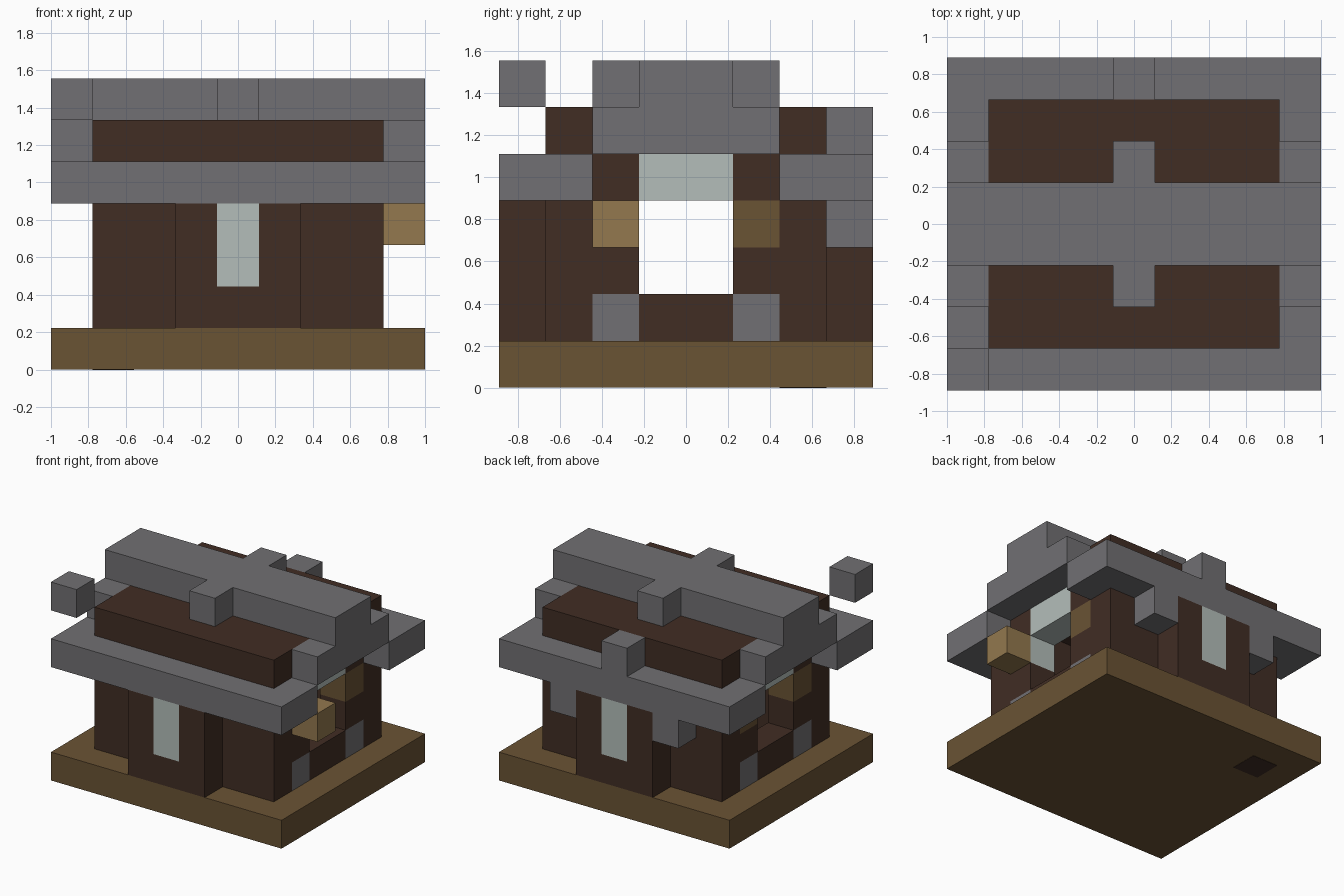
import bpy
import bmesh
from itertools import product

cube = bpy.data.objects.get("Cube")
if cube:
    bpy.data.objects.remove(cube, do_unlink=True)

U = 2 / 9            # one block
NX, NY = 9, 8        # footprint in blocks


def material(name, *rgb):
    lin = [((c / 255 + 0.055) / 1.055) ** 2.4 for c in rgb] + [1]
    m = bpy.data.materials.new(name)
    m.use_nodes = True
    m.diffuse_color = lin
    bsdf = m.node_tree.nodes["Principled BSDF"]
    bsdf.inputs["Base Color"].default_value = lin
    bsdf.inputs["Roughness"].default_value = 0.9
    return m


STONE = material("grey stone", 113, 112, 115)
DARK = material("dark wood", 65, 45, 36)
WOOD = material("brown wood", 106, 83, 52)
LIGHT = material("light wood", 147, 120, 78)
GLASS = material("pale glass", 180, 190, 186)


def box(name, mat, x, y, z, flip=""):
    """Box from block edges (start, end); flip mirrors copies over x and/or y."""
    xs = [x] + ([(NX - x[1], NX - x[0])] if "x" in flip else [])
    ys = [y] + ([(NY - y[1], NY - y[0])] if "y" in flip else [])
    for a, b in product(xs, ys):
        bm = bmesh.new()
        bmesh.ops.create_cube(bm, size=1)
        for v in bm.verts:
            v.co.x = (a[v.co.x > 0] - NX / 2) * U
            v.co.y = (b[v.co.y > 0] - NY / 2) * U
            v.co.z = z[v.co.z > 0] * U
        mesh = bpy.data.meshes.new(name)
        bm.to_mesh(mesh)
        bm.free()
        mesh.materials.append(mat)
        bpy.context.collection.objects.link(bpy.data.objects.new(name, mesh))


# Floor slab with one dark patch underneath
box("floor_slab", WOOD, (0, 9), (0, 8), (0, 1))
box("floor_patch", DARK, (1, 2), (6, 7), (-0.01, 0.01))

# Front and back walls, each with a projecting window bay
box("long_wall", DARK, (1, 8), (1, 2), (1, 4), "y")
box("bay_post", DARK, (3, 4), (0, 1), (1, 4), "xy")
box("bay_sill", DARK, (4, 5), (0, 1), (1, 2), "y")
box("bay_window", GLASS, (4, 5), (0, 1), (2, 4), "y")

# Side walls around the open doorways
box("doorway_sill", DARK, (1, 2), (3, 5), (1, 2), "x")
box("doorway_footing", STONE, (1, 2), (2, 3), (1, 2), "xy")
box("doorway_jamb", DARK, (1, 2), (2, 3), (2, 3), "xy")
box("left_back_bracket", WOOD, (7, 8), (5, 6), (3, 4))
box("right_bracket", WOOD, (1, 2), (2, 3), (3, 4), "y")
box("left_front_pane", GLASS, (7, 8), (2, 3), (3, 4))
box("left_front_lantern", LIGHT, (8, 9), (2, 3), (3, 4))
box("gable_post", DARK, (1, 2), (2, 3), (4, 5), "xy")
box("gable_window", GLASS, (1, 2), (3, 5), (4, 5), "x")

# Stepped roof
box("eave", STONE, (0, 9), (0, 1), (4, 5), "y")
box("eave_end", STONE, (0, 1), (1, 2), (4, 5), "xy")
box("wall_plate", DARK, (1, 8), (1, 2), (4, 5), "y")
box("roof_slab", DARK, (1, 8), (1, 7), (5, 6))
box("gable_trim", STONE, (0, 1), (2, 6), (5, 6), "x")
box("ridge", STONE, (0, 9), (3, 5), (6, 7))
box("ridge_spur", STONE, (4, 5), (2, 3), (6, 7), "y")

# Loose stone blocks on and around the eaves
box("back_eave_block", STONE, (4, 5), (7, 8), (5, 6))
box("back_eave_drop", STONE, (2, 3), (7, 8), (3, 4), "x")
box("floating_block", STONE, (0, 1), (0, 1), (6, 7))
